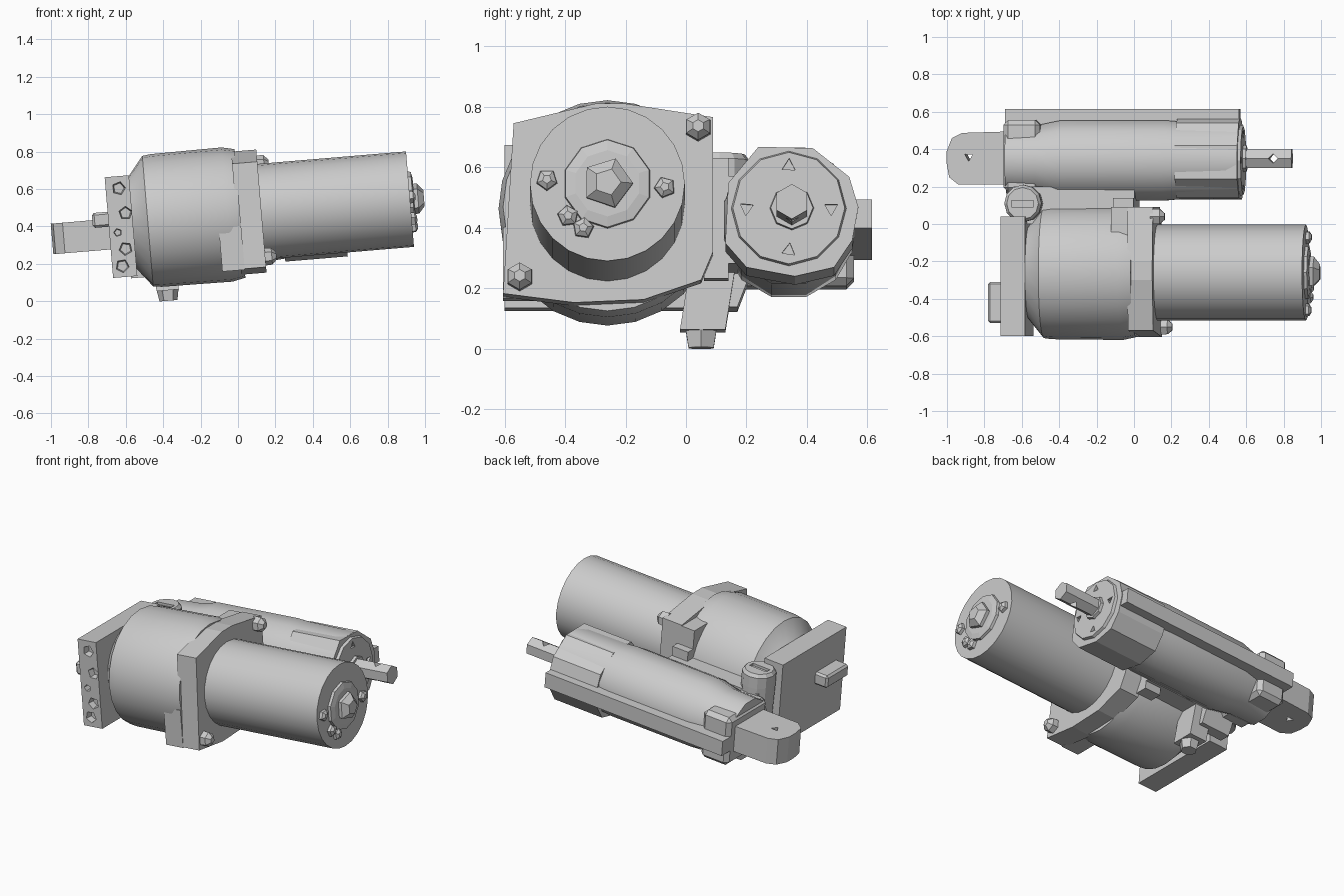
import bpy, bmesh, math
from mathutils import Matrix, Vector

if "Cube" in bpy.data.objects:
    bpy.data.objects.remove(bpy.data.objects["Cube"])

# Everything is built along x, then tilted about y
TILT = Matrix.Rotation(-math.radians(4.8), 4, 'Y')
AX = {'x': Matrix.Rotation(math.pi / 2, 4, 'Y'),
      'y': Matrix.Rotation(-math.pi / 2, 4, 'X'),
      'z': Matrix.Identity(4)}


def finish(name, bm, smooth=False):
    bmesh.ops.recalc_face_normals(bm, faces=bm.faces)
    bm.transform(TILT)
    me = bpy.data.meshes.new(name)
    bm.to_mesh(me)
    bm.free()
    ob = bpy.data.objects.new(name, me)
    bpy.context.collection.objects.link(ob)
    if smooth:
        bpy.ops.object.select_all(action='DESELECT')
        ob.select_set(True)
        bpy.context.view_layer.objects.active = ob
        bpy.ops.object.shade_smooth_by_angle(angle=math.radians(35))
    return ob


def lathe(name, axis, centre, rings, n, smooth=False, turn=0.0):
    """Stack of (offset, radius) rings along an axis."""
    bm = bmesh.new()
    loops = []
    for h, r in rings:
        loops.append([bm.verts.new(Vector((r * math.cos(turn + 2 * math.pi * i / n),
                                           r * math.sin(turn + 2 * math.pi * i / n), h)))
                      for i in range(n)])
    for a, b in zip(loops, loops[1:]):
        for i in range(n):
            j = (i + 1) % n
            bm.faces.new((a[i], a[j], b[j], b[i]))
    bm.faces.new(loops[0][::-1])
    bm.faces.new(loops[-1])
    bm.transform(Matrix.Translation(centre) @ AX[axis])
    return finish(name, bm, smooth)


def prism(name, pts, axis, lo, hi, bevel=0.0):
    """Extruded profile: axis x takes (y, z) points, axis z takes (x, y)."""
    bm = bmesh.new()
    put = (lambda p, h: (h, p[0], p[1])) if axis == 'x' else (lambda p, h: (p[0], p[1], h))
    a = [bm.verts.new(put(p, lo)) for p in pts]
    b = [bm.verts.new(put(p, hi)) for p in pts]
    for i in range(len(pts)):
        j = (i + 1) % len(pts)
        bm.faces.new((a[i], a[j], b[j], b[i]))
    bm.faces.new(a[::-1])
    bm.faces.new(b)
    if bevel:
        bmesh.ops.bevel(bm, geom=bm.edges[:], offset=bevel, segments=1, affect='EDGES')
    return finish(name, bm)


def box(name, x, y, z, bevel=0.0):
    return prism(name, [(y[0], z[0]), (y[1], z[0]), (y[1], z[1]), (y[0], z[1])],
                 'x', x[0], x[1], bevel)


def cut(ob, cutter):
    m = ob.modifiers.new("hole", 'BOOLEAN')
    m.operation, m.solver, m.object = 'DIFFERENCE', 'EXACT', cutter
    cutter.hide_render = True
    cutter.hide_set(True)


MY, MZ = -0.26, 0.467      # motor axis
AY, AZ = 0.34, 0.415       # actuator axis

# Motor can with end boss and conical centre
lathe("motor_can", 'x', (0, MY, MZ), [(0.1, 0.256), (0.962, 0.256)], 24, True)
lathe("motor_end_boss", 'x', (0, MY, MZ), [(0.95, 0.15), (0.978, 0.145), (0.985, 0.11)], 10)
lathe("motor_end_cone", 'x', (0, MY, MZ), [(0.97, 0.085), (1.005, 0.085), (1.037, 0.045)], 5, turn=0.3)
for i, (y, z) in enumerate([(-0.46, 0.48), (-0.07, 0.455), (-0.39, 0.36), (-0.34, 0.32)]):
    lathe(f"motor_screw_{i}", 'x', (0.95, y, z), [(0, 0.038), (0.03, 0.034), (0.042, 0.015)], 5, turn=i)

# Gearbox housing with chamfered rear
lathe("gearbox_housing", 'x', (0, MY, MZ),
      [(-0.62, 0.2), (-0.525, 0.25), (-0.445, 0.35), (-0.4, 0.356), (-0.02, 0.36), (0.05, 0.345)], 24, True)

# Square mounting flange and its corner blocks
prism("mounting_flange", [(-0.605, 0.17), (-0.37, 0.14), (-0.14, 0.15), (0.05, 0.215), (0.09, 0.31),
                          (0.09, 0.755), (-0.2, 0.8), (-0.3, 0.8), (-0.57, 0.735)], 'x', 0.03, 0.165)
box("flange_lower_block", (-0.07, 0.05), (-0.605, -0.35), (0.165, 0.4))
box("flange_upper_block", (-0.06, 0.05), (-0.1, 0.09), (0.45, 0.75))
for i, (y, z) in enumerate([(0.04, 0.722), (-0.55, 0.225)]):
    lathe(f"flange_bolt_{i}", 'x', (0, y, z), [(0.15, 0.048), (0.2, 0.045), (0.225, 0.02)], 6)

# Rear plate with side sockets and a tab
plate = box("rear_plate", (-0.655, -0.525), (-0.6, 0.04), (0.18, 0.72))
for i, (x, z) in enumerate([(-0.585, 0.655), (-0.56, 0.52), (-0.61, 0.42), (-0.575, 0.33), (-0.6, 0.24)]):
    r = 0.042 if i != 2 else 0.025
    cut(plate, lathe(f"socket_cutter_{i}", 'y', (x, -0.6, z), [(-0.03, r), (0.04, r * 0.7)], 5, turn=i))
box("rear_tab", (-0.74, -0.63), (-0.53, -0.31), (0.455, 0.535), 0.012)

# Pivot boss with a slotted cap, and bridge between the two bodies
cap = lathe("pivot_boss", 'z', (-0.54, 0.11, 0), [(0.25, 0.09), (0.6, 0.1), (0.67, 0.1), (0.69, 0.085)], 12)
cut(cap, box("slot_cutter", (-0.6, -0.48), (0.09, 0.125), (0.675, 0.72)))
box("body_bridge", (-0.6, 0.05), (0.0, 0.2), (0.28, 0.57))
box("bridge_web", (-0.06, 0.05), (0.06, 0.14), (0.23, 0.63))

# Lower drain leg with hex foot
prism("lower_leg", [(-0.02, 0.09), (0.13, 0.09), (0.17, 0.34), (0.02, 0.34)], 'x', -0.43, -0.31)
lathe("leg_foot", 'z', (-0.37, 0.05, 0), [(0.034, 0.048), (0.1, 0.06)], 6)
prism("leg_gusset", [(0.1, 0.17), (0.17, 0.17), (0.22, 0.3), (0.1, 0.3)], 'x', -0.56, -0.36)

# Actuator barrel, tapering to the rear block
lathe("actuator_barrel", 'x', (0, AY, AZ),
      [(-0.645, 0.19), (-0.48, 0.195), (-0.36, 0.22), (0.2, 0.222), (0.28, 0.215), (0.6, 0.21)],
      12, True, math.pi / 12)
prism("actuator_head", [(0.14, 0.5), (0.24, 0.62), (0.42, 0.615), (0.54, 0.52), (0.57, 0.42), (0.55, 0.31),
                        (0.49, 0.22), (0.36, 0.19), (0.2, 0.22), (0.13, 0.3)], 'x', 0.27, 0.605)
box("actuator_rear_block", (-0.655, -0.46), (0.17, 0.555), (0.25, 0.56), 0.025)
box("side_rib", (-0.655, 0.6), (0.5, 0.615), (0.35, 0.445))
disc = lathe("actuator_end_cap", 'x', (0, AY, AZ), [(0.59, 0.195), (0.622, 0.185)], 12)
for i in range(4):
    a = i * math.pi / 2
    cut(disc, lathe(f"cap_hole_cutter_{i}", 'x', (0, AY + 0.14 * math.cos(a), AZ + 0.14 * math.sin(a)),
                    [(0.6, 0.025), (0.65, 0.025)], 3, turn=i))

# Output rod with collar and cross hole
lathe("rod_collar", 'x', (0, 0.35, AZ), [(0.61, 0.075), (0.64, 0.07)], 8)
rod = lathe("output_rod", 'x', (0, 0.35, AZ), [(0.6, 0.058), (0.883, 0.058)], 6)
cut(rod, lathe("rod_hole_cutter", 'z', (0.785, 0.35, AZ), [(-0.1, 0.025), (0.1, 0.025)], 4))

# Rear mounting eye
eye = prism("rear_eye", [(-0.62, 0.21), (-0.9, 0.21), (-0.95, 0.25), (-0.963, 0.32), (-0.963, 0.39),
                         (-0.935, 0.46), (-0.88, 0.487), (-0.62, 0.495)], 'z', AZ - 0.082, AZ + 0.082)
cut(eye, lathe("eye_hole_cutter", 'z', (-0.845, 0.36, AZ), [(-0.15, 0.025), (0.15, 0.025)], 3, turn=0.5))
